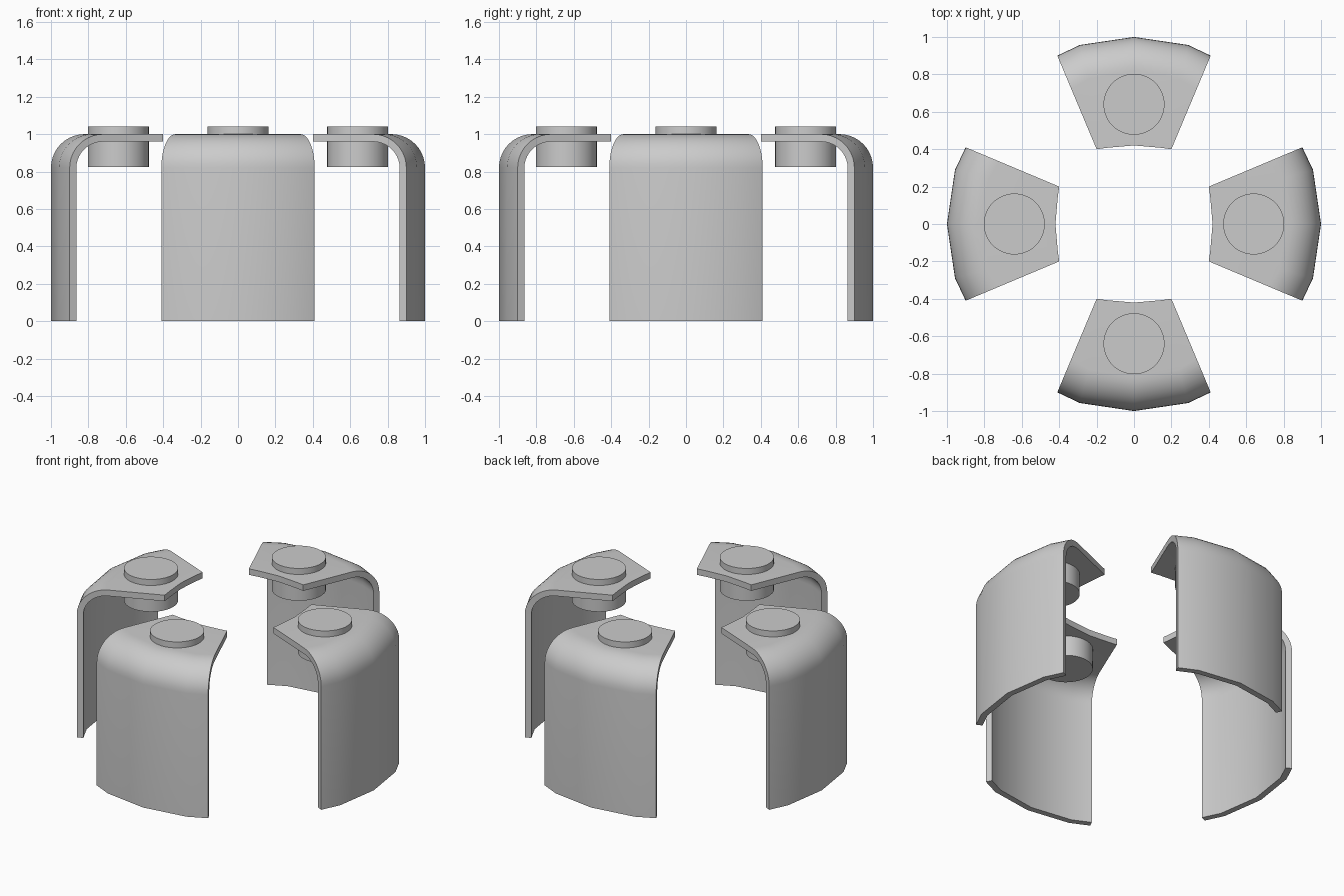
import bpy
import bmesh
import math

if "Cube" in bpy.data.objects:
    bpy.data.objects.remove(bpy.data.objects["Cube"])

R = 0.18        # bend radius between wall and top flange
THICK = 0.04
STEPS = 10

# plan columns: (outer rim point, inner flange point)
half = [((0.90, 0.41), (0.40, 0.20)), ((0.957, 0.29), (0.408, 0.14))]
columns = [((o[0], -o[1]), (i[0], -i[1])) for o, i in half]
columns += [((1.0, 0.0), (0.42, 0.0))] + half[::-1]


def smooth(ob, angle):
    bpy.ops.object.select_all(action='DESELECT')
    ob.select_set(True)
    bpy.context.view_layer.objects.active = ob
    bpy.ops.object.shade_smooth_by_angle(angle=math.radians(angle))


def bracket(name, turn):
    # sheet: vertical wall, rounded bend, flat flange
    bm = bmesh.new()
    grid = []
    for (ox, oy), (ix, iy) in columns:
        length = ox - ix
        profile = [(0, 0)]
        for k in range(STEPS + 1):
            a = math.pi / 2 * k / STEPS
            profile.append((R * (1 - math.cos(a)), 1 - R + R * math.sin(a)))
        profile.append((length, 1.0))
        grid.append([bm.verts.new((ox + (ix - ox) * d / length,
                                   oy + (iy - oy) * d / length, z))
                     for d, z in profile])
    for c0, c1 in zip(grid, grid[1:]):
        for j in range(len(c0) - 1):
            bm.faces.new((c0[j], c1[j], c1[j + 1], c0[j + 1]))
    me = bpy.data.meshes.new(name)
    bm.to_mesh(me)
    bm.free()
    ob = bpy.data.objects.new(name, me)
    bpy.context.collection.objects.link(ob)
    ob.rotation_euler.z = turn
    bpy.context.view_layer.objects.active = ob
    mod = ob.modifiers.new("thickness", 'SOLIDIFY')
    mod.thickness = THICK
    mod.offset = -1
    bpy.ops.object.modifier_apply(modifier=mod.name)
    smooth(ob, 30)


def bolt(name, turn):
    # round peg through the flange
    bpy.ops.mesh.primitive_cylinder_add(
        vertices=48, radius=0.163, depth=0.215,
        location=(0.64 * math.cos(turn), 0.64 * math.sin(turn), 0.9325))
    ob = bpy.context.object
    ob.name = name
    smooth(ob, 30)


# four brackets around the centre
for n, side in enumerate(("right", "back", "left", "front")):
    bracket(side + "_bracket", n * math.pi / 2)
    bolt(side + "_peg", n * math.pi / 2)
